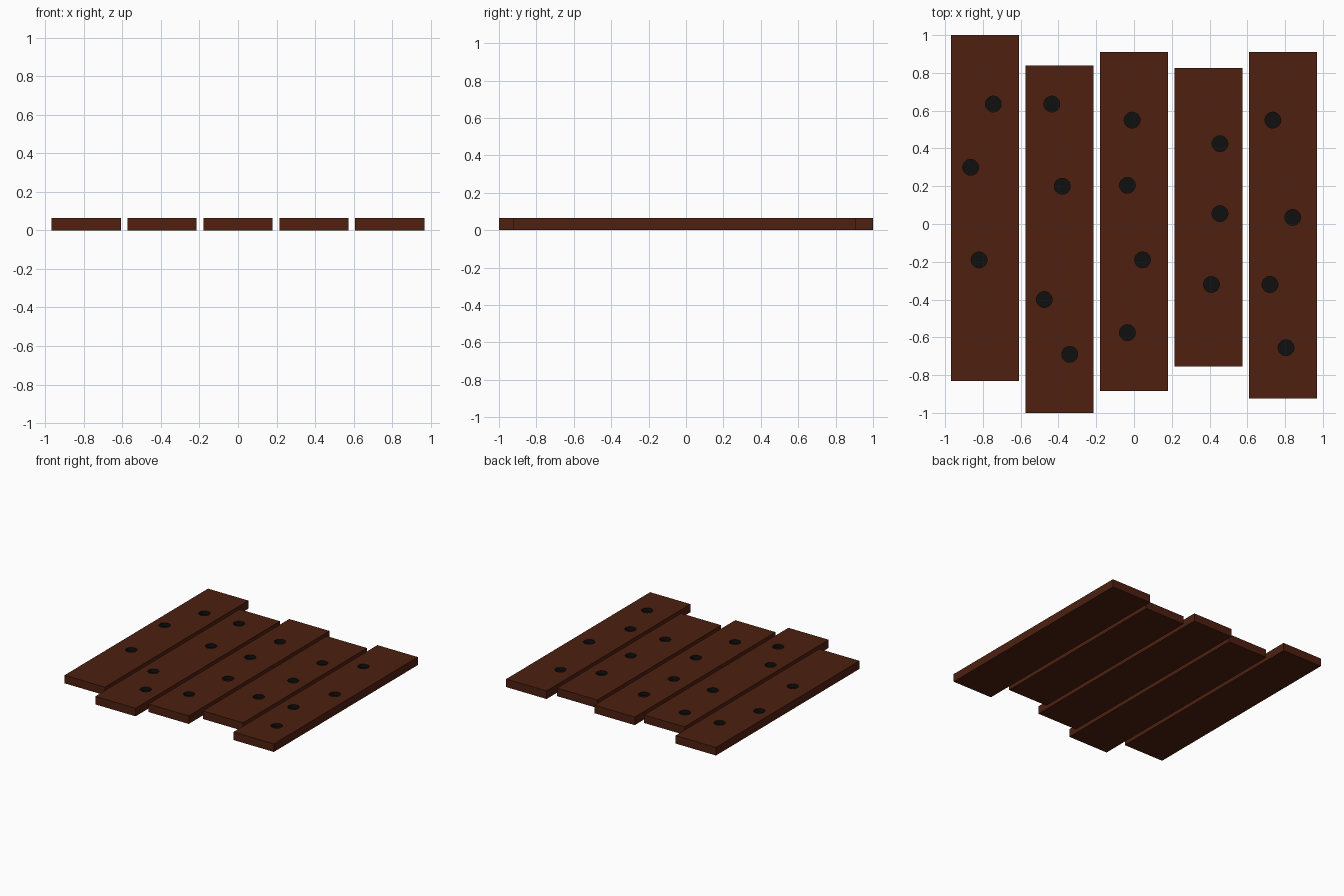
import bpy
import bmesh
from mathutils import Matrix

if "Cube" in bpy.data.objects:
    bpy.data.objects.remove(bpy.data.objects["Cube"])

THICK = 0.065    # plank thickness
WIDTH = 0.36     # plank width
PITCH = 0.394    # spacing between plank centres
HOLE_R = 0.042   # peg hole radius
HOLE_D = 0.03    # peg hole depth


def material(name, rgb):
    mat = bpy.data.materials.new(name)
    mat.diffuse_color = (*rgb, 1)
    mat.use_nodes = True
    mat.node_tree.nodes["Principled BSDF"].inputs["Base Color"].default_value = mat.diffuse_color
    return mat


WOOD = material("dark_wood", (0.075, 0.014, 0.005))
BLACK = material("hole_black", (0.005, 0.005, 0.005))


def add_object(name, bm):
    mesh = bpy.data.meshes.new(name)
    bm.to_mesh(mesh)
    bm.free()
    mesh.materials.append(WOOD)
    mesh.materials.append(BLACK)
    obj = bpy.data.objects.new(name, mesh)
    bpy.context.collection.objects.link(obj)
    return obj


def plank(name, x, y0, y1, holes):
    # Board
    bm = bmesh.new()
    place = (Matrix.Translation((x, (y0 + y1) / 2, THICK / 2))
             @ Matrix.Diagonal((WIDTH, y1 - y0, THICK, 1)))
    bmesh.ops.create_cube(bm, size=1, matrix=place)
    board = add_object(name, bm)

    # Black-lined blind holes sunk into the top
    bm = bmesh.new()
    for hx, hy in holes:
        bmesh.ops.create_cone(bm, cap_ends=True, segments=32, radius1=HOLE_R,
                              radius2=HOLE_R, depth=2 * HOLE_D,
                              matrix=Matrix.Translation((hx, hy, THICK)))
    for f in bm.faces:
        f.material_index = 1
    cutter = add_object(name + "_hole_cutter", bm)
    cutter.hide_render = True

    mod = board.modifiers.new("holes", 'BOOLEAN')
    mod.operation = 'DIFFERENCE'
    mod.solver = 'EXACT'
    mod.object = cutter
    bpy.context.view_layer.objects.active = board
    bpy.ops.object.modifier_apply(modifier=mod.name)
    bpy.data.objects.remove(cutter)


# Staggered planks, left to right: y start, y end, hole positions
PLANKS = [
    (-0.83, 1.00, [(-0.745, 0.635), (-0.865, 0.30), (-0.82, -0.19)]),
    (-1.00, 0.84, [(-0.435, 0.635), (-0.38, 0.20), (-0.475, -0.40), (-0.34, -0.69)]),
    (-0.885, 0.91, [(-0.01, 0.55), (-0.035, 0.205), (0.045, -0.19), (-0.035, -0.575)]),
    (-0.755, 0.825, [(0.455, 0.425), (0.455, 0.055), (0.41, -0.32)]),
    (-0.925, 0.91, [(0.735, 0.55), (0.84, 0.035), (0.72, -0.32), (0.805, -0.655)]),
]
for i, (y0, y1, holes) in enumerate(PLANKS):
    plank(f"plank_{i + 1}", (i - 2) * PITCH, y0, y1, holes)
